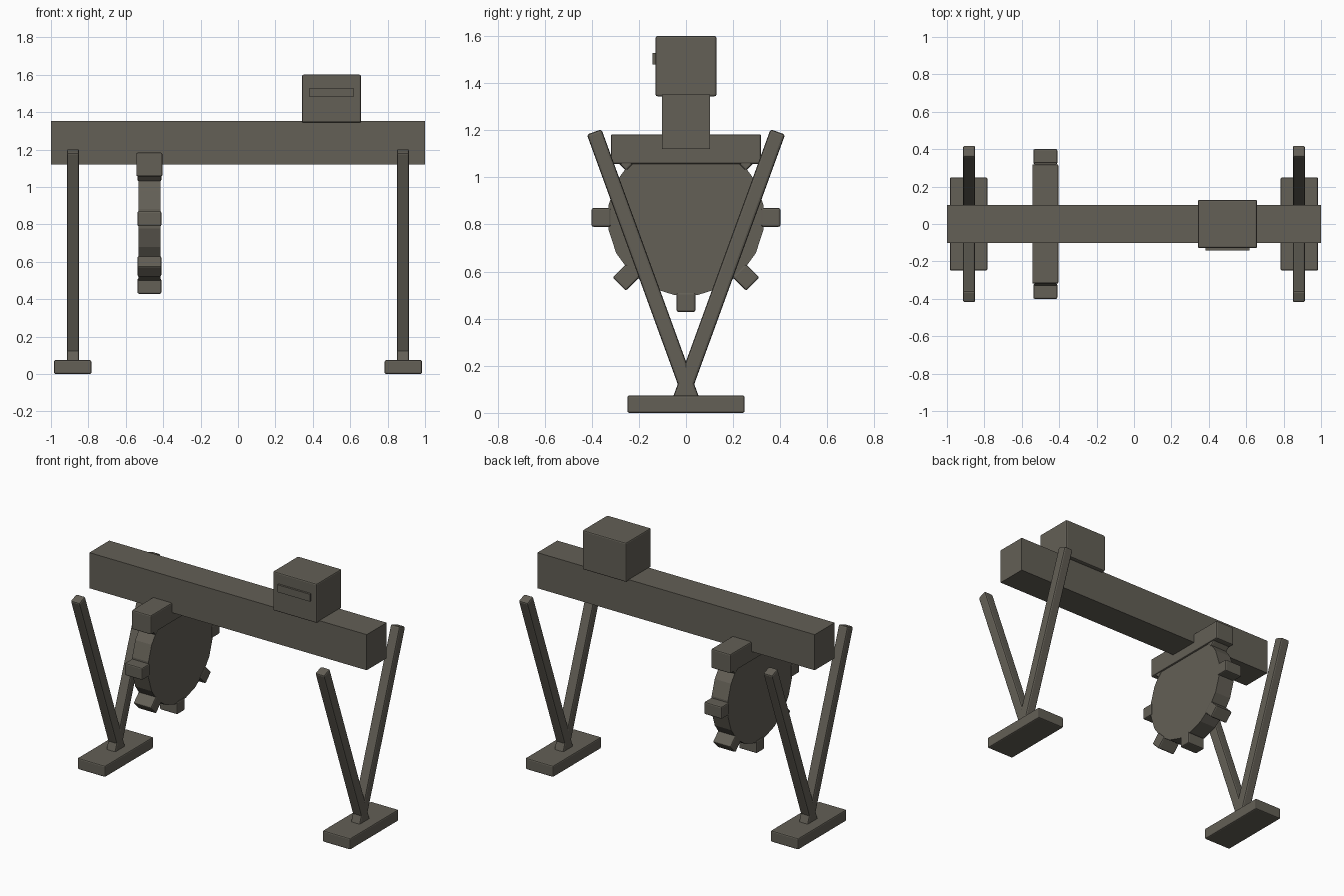
import bpy, math
from mathutils import Matrix, Vector

if "Cube" in bpy.data.objects:
    bpy.data.objects.remove(bpy.data.objects["Cube"])

mat = bpy.data.materials.new("dark grey brown")
mat.diffuse_color = (0.125, 0.115, 0.093, 1)
mat.use_nodes = True
mat.node_tree.nodes["Principled BSDF"].inputs["Base Color"].default_value = mat.diffuse_color


def finish(obj, name, bevel):
    obj.name = name
    obj.data.materials.append(mat)
    if bevel:
        m = obj.modifiers.new("edge", "BEVEL")
        m.width = bevel
        m.segments = 2
        m.limit_method = 'ANGLE'
    return obj


def box(name, center, size, bevel=0.008, tilt=0.0):
    """Box with given size, tilted about the x axis."""
    bpy.ops.mesh.primitive_cube_add(size=1)
    o = bpy.context.object
    o.data.transform(Matrix.Diagonal((*size, 1)))
    o.location = center
    o.rotation_euler = (tilt, 0, 0)
    return finish(o, name, bevel)


# main beam
box("beam", (0, 0, 1.236), (2, 0.205, 0.232), 0)

# control box on the beam with a front slot plate
box("control_box", (0.5, 0, 1.472), (0.316, 0.258, 0.256))
box("slot_plate", (0.5, -0.134, 1.504), (0.235, 0.016, 0.048), 0)

# crossed V legs on feet, at both ends
lean = math.radians(20)
z_cross, z_low, z_top = 0.122, 0.045, 1.193
for side, label in ((-1, "left"), (1, "right")):
    x = side * 0.884
    box(label + "_foot", (x, 0, 0.037), (0.2, 0.498, 0.074))
    for s, end in ((-1, "front"), (1, "back")):
        zc = (z_low + z_top) / 2
        y = s * (zc - z_cross) * math.tan(lean)
        length = (z_top - z_low) / math.cos(lean)
        box(f"{label}_{end}_leg", (side * 0.882, y, zc),
            (0.066, 0.066, length), 0.01, -s * lean)

# toothed wheel hanging below the beam
hub = Vector((-0.474, 0, 0.83))
bpy.ops.mesh.primitive_cylinder_add(vertices=20, radius=0.333, depth=0.118)
wheel = bpy.context.object
wheel.data.transform(Matrix.Rotation(math.pi / 2, 4, 'Y')
                     @ Matrix.Rotation(math.radians(9), 4, 'Z'))
wheel.location = hub
finish(wheel, "wheel", 0)
for i in range(8):
    a = i * math.pi / 4
    c = hub + Vector((0, math.cos(a), math.sin(a))) * 0.36
    box(f"wheel_tooth_{i + 1}", c, (0.128, 0.08, 0.082), 0.008, a - math.pi / 2)

# cap over the wheel
box("wheel_cap", (-0.474, 0, 1.12), (0.14, 0.638, 0.126))
